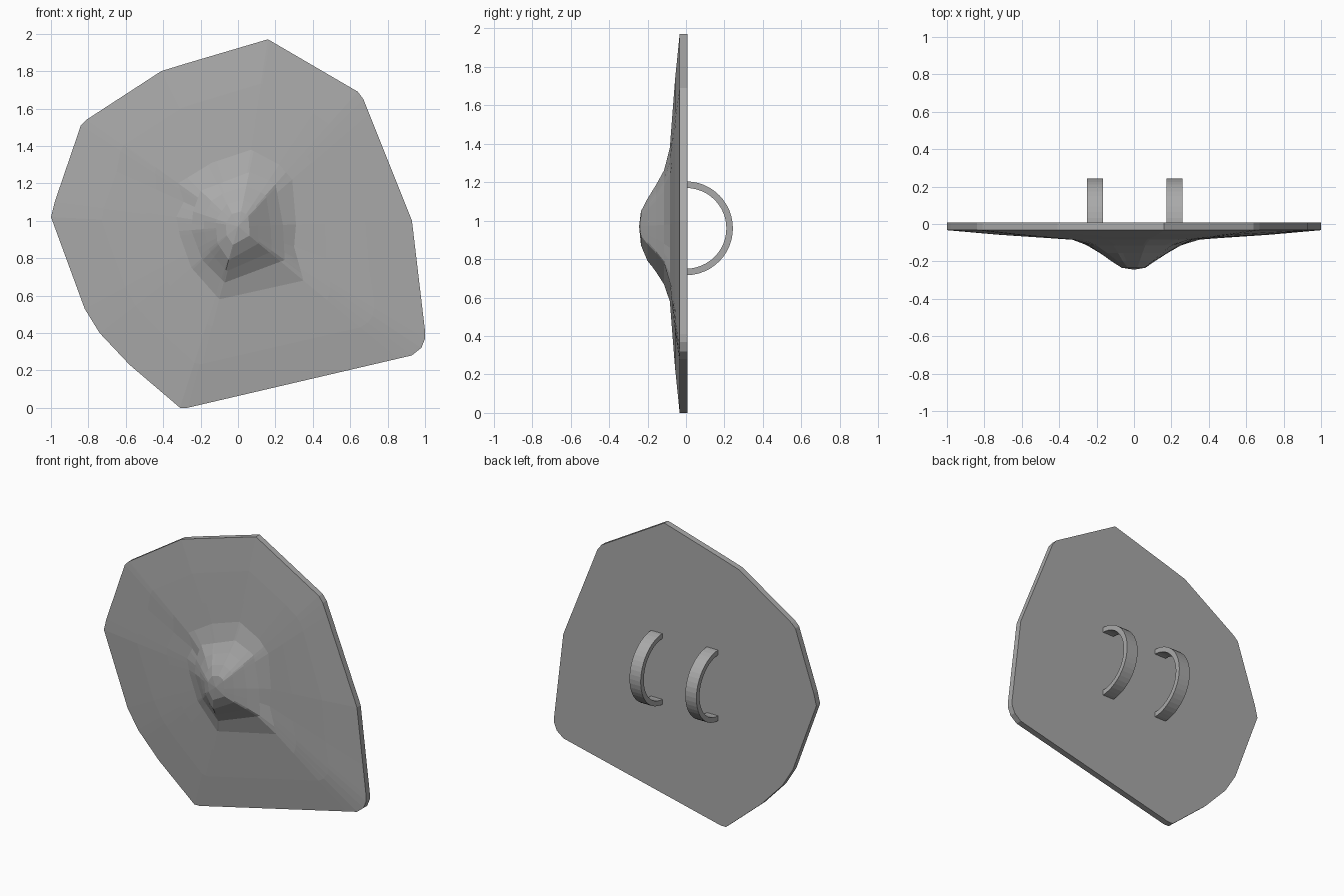
import bpy, bmesh, math

if "Cube" in bpy.data.objects:
    bpy.data.objects.remove(bpy.data.objects["Cube"])

CX, CZ = 0.0, 0.97
BACK_Y = 0.008

steel = bpy.data.materials.new("grey steel")
steel.diffuse_color = (0.4, 0.4, 0.4, 1)
steel.use_nodes = True
steel.node_tree.nodes["Principled BSDF"].inputs["Base Color"].default_value = steel.diffuse_color

# Outlines as (x, z), clockwise from the top
rim = [(0.16, 1.97), (0.64, 1.69), (0.67, 1.65), (0.93, 1.0), (1.0, 0.41),
       (1.0, 0.37), (0.98, 0.32), (0.93, 0.28), (-0.27, 0.0), (-0.31, 0.0),
       (-0.58, 0.23), (-0.74, 0.4), (-0.82, 0.53), (-1.0, 1.02), (-0.98, 1.1),
       (-0.84, 1.51), (-0.81, 1.54), (-0.41, 1.8), (-0.28, 1.84)]
foot = [(0.07, 1.38), (0.22, 1.3), (0.29, 1.22), (0.31, 0.98), (0.3, 0.86),
        (0.35, 0.68), (-0.1, 0.58), (-0.25, 0.75), (-0.31, 0.92),
        (-0.33, 1.02), (-0.29, 1.1), (-0.32, 1.2), (-0.14, 1.31)]
shoulder = [(0.06, 1.26), (0.2, 1.2), (0.24, 0.98), (0.25, 0.79), (-0.07, 0.67),
            (-0.19, 0.79), (-0.25, 0.95), (-0.24, 1.05), (-0.2, 1.16)]
crown = [(0.05, 1.12), (0.1, 1.07), (0.11, 0.96), (0.11, 0.86), (-0.05, 0.79),
         (-0.11, 0.88), (-0.12, 1.0), (-0.06, 1.09)]


def angle(p):
    return math.atan2(p[1] - CZ, p[0] - CX) % math.tau


def reach(poly, a):
    """Distance from the centre to the outline along direction a."""
    dx, dz = math.cos(a), math.sin(a)
    best = 0
    for i, (x1, z1) in enumerate(poly):
        x2, z2 = poly[(i + 1) % len(poly)]
        ex, ez, px, pz = x2 - x1, z2 - z1, x1 - CX, z1 - CZ
        den = dx * ez - dz * ex
        if abs(den) < 1e-9:
            continue
        r, s = (px * ez - pz * ex) / den, (px * dz - pz * dx) / den
        if r > 0 and -1e-6 <= s <= 1 + 1e-6:
            best = max(best, r)
    return best


def finish(name, bm):
    bmesh.ops.recalc_face_normals(bm, faces=bm.faces)
    me = bpy.data.meshes.new(name)
    bm.to_mesh(me)
    bm.free()
    me.materials.append(steel)
    ob = bpy.data.objects.new(name, me)
    bpy.context.collection.objects.link(ob)
    return ob


# Shield plate with raised boss: rings along shared rays
angles = []
for a in sorted(angle(p) for p in rim + foot + shoulder):
    if not angles or a - angles[-1] > 0.012 or any(abs(a - angle(p)) < 1e-9 for p in rim):
        angles.append(a)

# (outer outline, inner outline, blend, depth)
levels = [(rim, rim, 0, BACK_Y), (rim, rim, 0, -0.033), (rim, foot, 0.4, -0.057),
          (rim, foot, 0.75, -0.073), (rim, foot, 1, -0.084),
          (foot, shoulder, 1, -0.115), (shoulder, crown, 0.5, -0.155),
          (crown, crown, 0, -0.2)]
bm = bmesh.new()
rings = []
for outer, inner, t, y in levels:
    ring = []
    for a in angles:
        r = reach(outer, a) * (1 - t) + reach(inner, a) * t
        ring.append(bm.verts.new((CX + r * math.cos(a), y, CZ + r * math.sin(a))))
    rings.append(ring)
rings.append([bm.verts.new((v.co.x * 0.55, -0.234, CZ + (v.co.z - CZ) * 0.55))
              for v in rings[-1]])
n = len(angles)
for r1, r2 in zip(rings, rings[1:]):
    for i in range(n):
        j = (i + 1) % n
        bm.faces.new((r1[i], r1[j], r2[j], r2[i]))
tip = bm.verts.new((CX, -0.244, CZ))
for i in range(n):
    bm.faces.new((rings[-1][i], rings[-1][(i + 1) % n], tip))
bm.faces.new(rings[0])
finish("shield_plate", bm)


# Half-ring arm straps on the back
def strap(name, x1, x2, steps=24):
    bm = bmesh.new()
    prev = None
    for k in range(steps + 1):
        a = math.pi * (k / steps - 0.5)
        c, s = math.cos(a), math.sin(a)
        sec = [bm.verts.new((x, r * c, 0.96 + r * s))
               for x, r in ((x1, 0.21), (x2, 0.21), (x2, 0.244), (x1, 0.244))]
        if prev:
            for i in range(4):
                j = (i + 1) % 4
                bm.faces.new((prev[i], prev[j], sec[j], sec[i]))
        if k in (0, steps):
            bm.faces.new(sec)
        prev = sec
    finish(name, bm)


strap("left_strap", -0.25, -0.165)
strap("right_strap", 0.175, 0.26)
